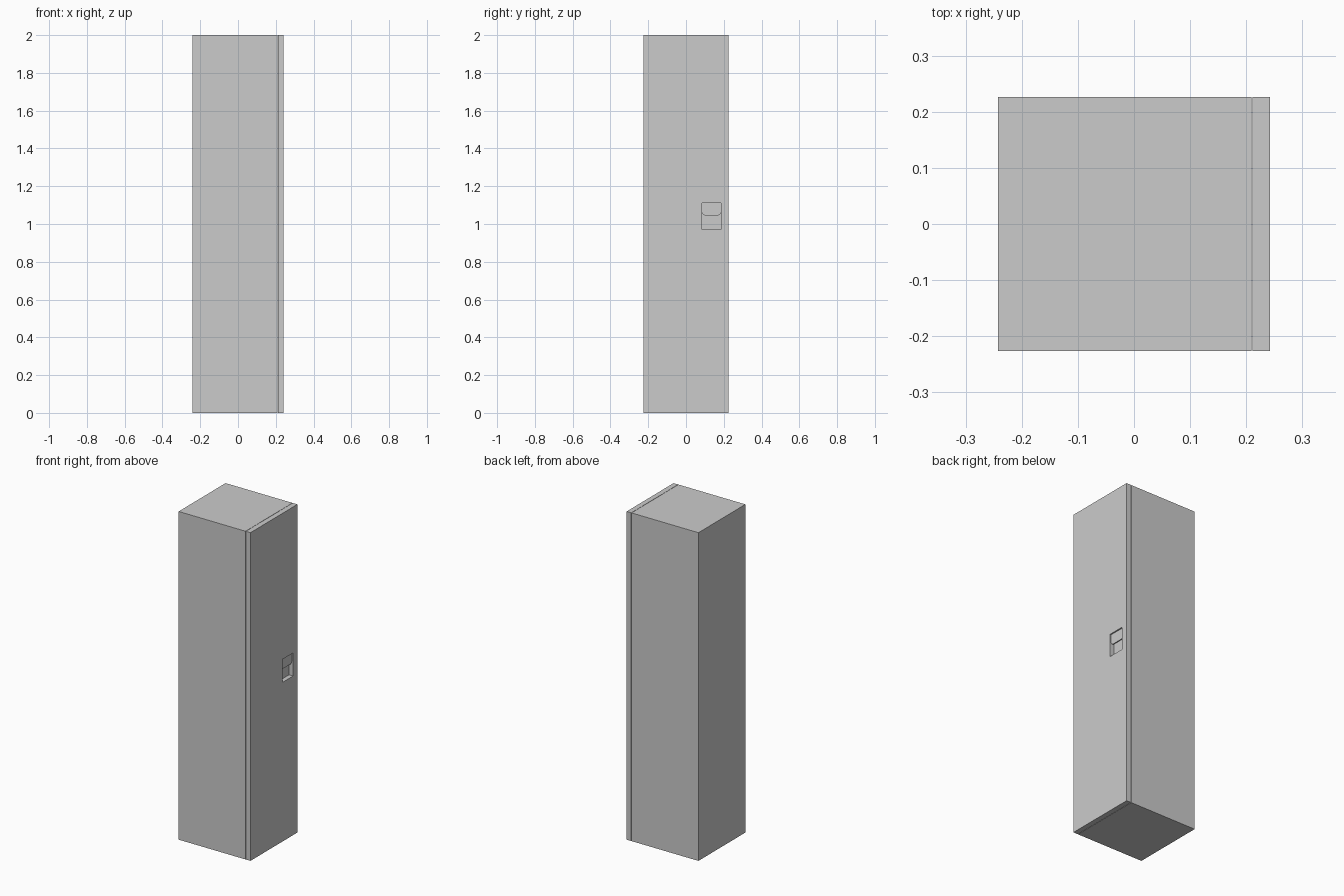
import bpy, bmesh, math

if "Cube" in bpy.data.objects:
    bpy.data.objects.remove(bpy.data.objects["Cube"])

def add_mesh(name, bm):
    bmesh.ops.recalc_face_normals(bm, faces=bm.faces)
    me = bpy.data.meshes.new(name)
    bm.to_mesh(me)
    bm.free()
    ob = bpy.data.objects.new(name, me)
    bpy.context.collection.objects.link(ob)
    return ob

def box(name, x, y, z):
    bm = bmesh.new()
    bmesh.ops.create_cube(bm, size=1)
    for v in bm.verts:
        v.co = [lo + (c + 0.5) * (hi - lo) for c, (lo, hi) in zip(v.co, (x, y, z))]
    return add_mesh(name, bm)

def cut(target, cutter):
    m = target.modifiers.new("cut", "BOOLEAN")
    m.operation = "DIFFERENCE"
    m.solver = "EXACT"
    m.object = cutter
    cutter.hide_render = True
    cutter.hide_set(True)

X0, X_BODY, X_DOOR, X1 = -0.242, 0.209, 0.211, 0.242
Y0, Y1 = -0.226, 0.226
WALL = 0.018

# hollow locker body, open towards the door
body = box("locker_body", (X0, X_BODY), (Y0, Y1), (0, 2))
cut(body, box("interior_cutter", (X0 + WALL, X_BODY + 0.05),
              (Y0 + WALL, Y1 - WALL), (WALL, 2 - WALL)))

# door with a recessed pull
HY0, HY1, HZ0, HZ1 = 0.085, 0.185, 0.97, 1.11
door = box("door", (X_DOOR, X1), (Y0, Y1), (0, 2))
cut(door, box("pull_recess_cutter", (X1 - 0.027, X1 + 0.05), (HY0, HY1), (HZ0, HZ1)))

# grip plate over the upper half of the recess, with rounded lower corners
R, ZB = 0.018, 1.045
outline = [(HY1, HZ1), (HY0, HZ1)]
for cy, start in ((HY0 + R, 180), (HY1 - R, 270)):
    for i in range(7):
        a = math.radians(start + 15 * i)
        outline.append((cy + R * math.cos(a), ZB + R + R * math.sin(a)))
bm = bmesh.new()
face = bm.faces.new([bm.verts.new((X1 - 0.008, y, z)) for y, z in outline])
ext = bmesh.ops.extrude_face_region(bm, geom=[face])
bmesh.ops.translate(bm, vec=(-0.006, 0, 0),
                    verts=[g for g in ext["geom"] if isinstance(g, bmesh.types.BMVert)])
add_mesh("grip_plate", bm)
